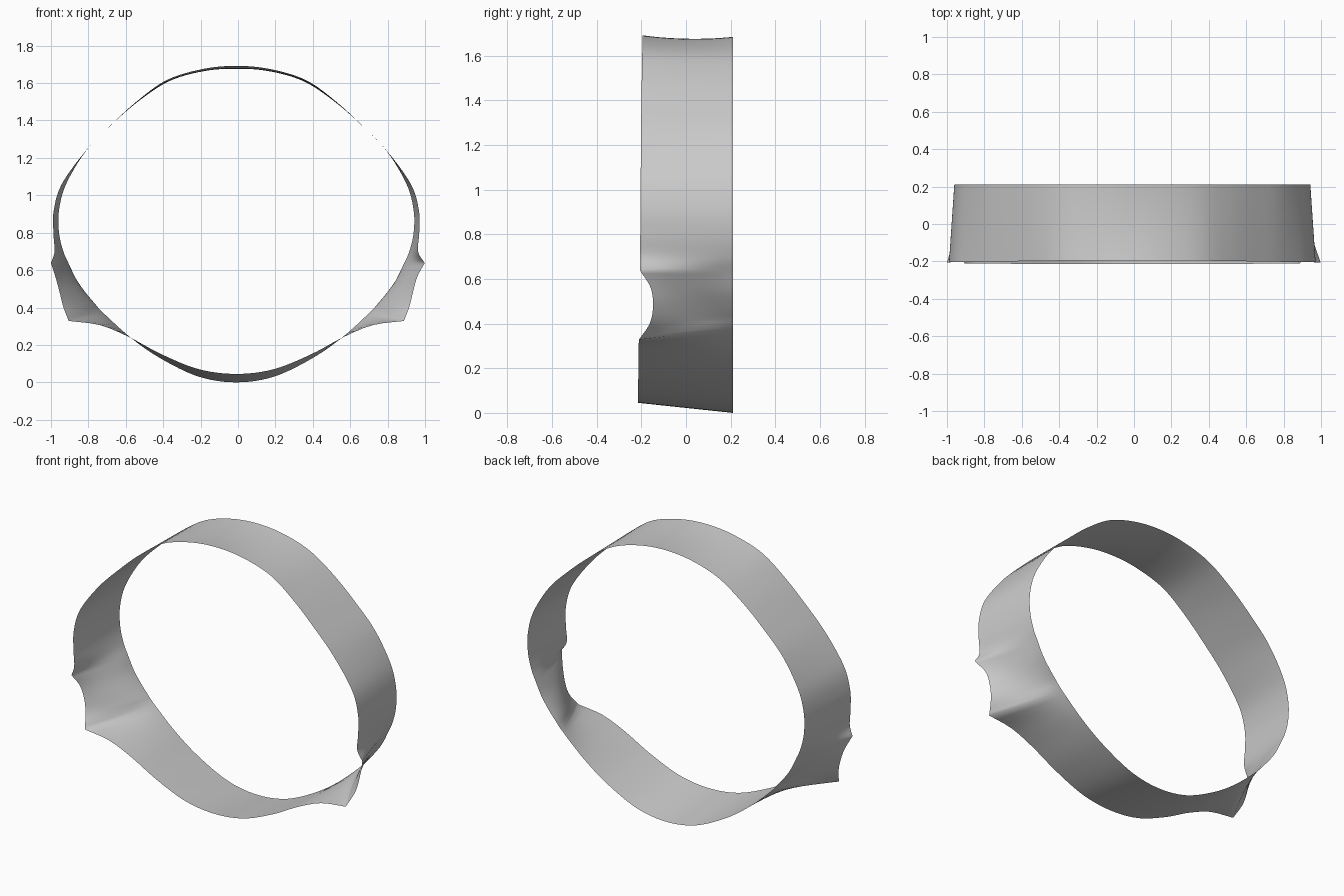
import bpy, bmesh
from mathutils import Vector as V

if "Cube" in bpy.data.objects:
    bpy.data.objects.remove(bpy.data.objects["Cube"])

STEPS, ROWS = 6, 14      # samples between keys, rows across the band
BACK_Y, SHIFT = 0.21, -0.009

# back rim (x, z), bottom to top; keys 4 and 8 match the notch corners
BACK = [(0, 0), (0.2, 0.03), (0.4, 0.125), (0.56, 0.235), (0.71, 0.37),
        (0.76, 0.425), (0.81, 0.485), (0.855, 0.55), (0.894, 0.63),
        (0.925, 0.70), (0.948, 0.80), (0.948, 0.92), (0.91, 1.06), (0.805, 1.235),
        (0.67, 1.375), (0.52, 1.505), (0.36, 1.61), (0.18, 1.667), (0, 1.685)]


def front_parts(tip):
    # front rim (x, y, z): lower run, notch, upper run
    low = [(0, -.215, .045), (.2, -.215, .07), (.4, -.214, .15), (.575, -.213, .243), (.896, -.211, .328)]
    notch = [low[-1], (.924, -.163, .4), (.943, -.148, .475), (.966, -.158, .56), (tip, -.206, .638)]
    high = [notch[-1], (.972, -.206, .7), (.978, -.205, .80), (.976, -.204, .92), (.933, -.203, 1.06),
            (.807, -.202, 1.235), (.67, -.2, 1.376), (.525, -.198, 1.508), (.37, -.196, 1.617),
            (.18, -.195, 1.675), (0, -.195, 1.692)]
    return low, notch, high


def spline(keys, mirror_start=False, mirror_end=False):
    # Catmull-Rom through the keys; mirrored ends stay level at x = 0
    k = [V(p) for p in keys]
    def ghost(end, near, mirrored):
        return V((-near[0], *near[1:])) if mirrored else end * 2 - near
    k = [ghost(k[0], k[1], mirror_start)] + k + [ghost(k[-1], k[-2], mirror_end)]
    out = []
    for i in range(1, len(k) - 2):
        a, b, c, d = k[i - 1:i + 3]
        for s in range(STEPS):
            t = s / STEPS
            out.append(0.5 * (2 * b + (c - a) * t + (2 * a - 5 * b + 4 * c - d) * t * t
                              + (3 * b - a - 3 * c + d) * t ** 3))
    return out + [k[-2]]


def half_band(bm, side, tip):
    back = spline([(x, BACK_Y, z) for x, z in BACK], True, True)
    low, notch, high = front_parts(tip)
    # extra key rounds the run up to the lower notch corner
    lower = spline(low[:4] + [(.73, -.212, .306), low[4]], True)
    lower = lower[:3 * STEPS] + lower[3 * STEPS::2]
    front = lower[:-1] + spline(notch)[:-1] + spline(high, False, True)
    cols = []
    for i, (b, f) in enumerate(zip(back, front)):
        u = i / STEPS
        flare = max(0, 1 - abs(u - 6.2) / 3.2)          # stronger curl near the notch
        power = 1 + 0.8 * flare * flare * (3 - 2 * flare)
        sag = 0.012 * max(0, (u - 15) / 3)              # shallow hollow along the top
        col = []
        for r in range(ROWS + 1):
            t = r / ROWS
            p = b.lerp(f, t ** power)
            p.y = b.y + (f.y - b.y) * t
            p.z -= sag * 4 * t * (1 - t)
            col.append(bm.verts.new((side * p.x + SHIFT, p.y, p.z)))
        cols.append(col)
    for c, d in zip(cols, cols[1:]):
        for r in range(ROWS):
            q = (c[r], d[r], d[r + 1], c[r + 1])
            bm.faces.new(q if side < 0 else q[::-1])


# curved open band
bm = bmesh.new()
half_band(bm, 1, 1.007)
half_band(bm, -1, 0.991)
bmesh.ops.remove_doubles(bm, verts=bm.verts, dist=0.0005)
bmesh.ops.recalc_face_normals(bm, faces=bm.faces)
for f in bm.faces:
    f.smooth = True
mesh = bpy.data.meshes.new("curved_band")
bm.to_mesh(mesh)
bm.free()
band = bpy.data.objects.new("curved_band", mesh)
bpy.context.collection.objects.link(band)
